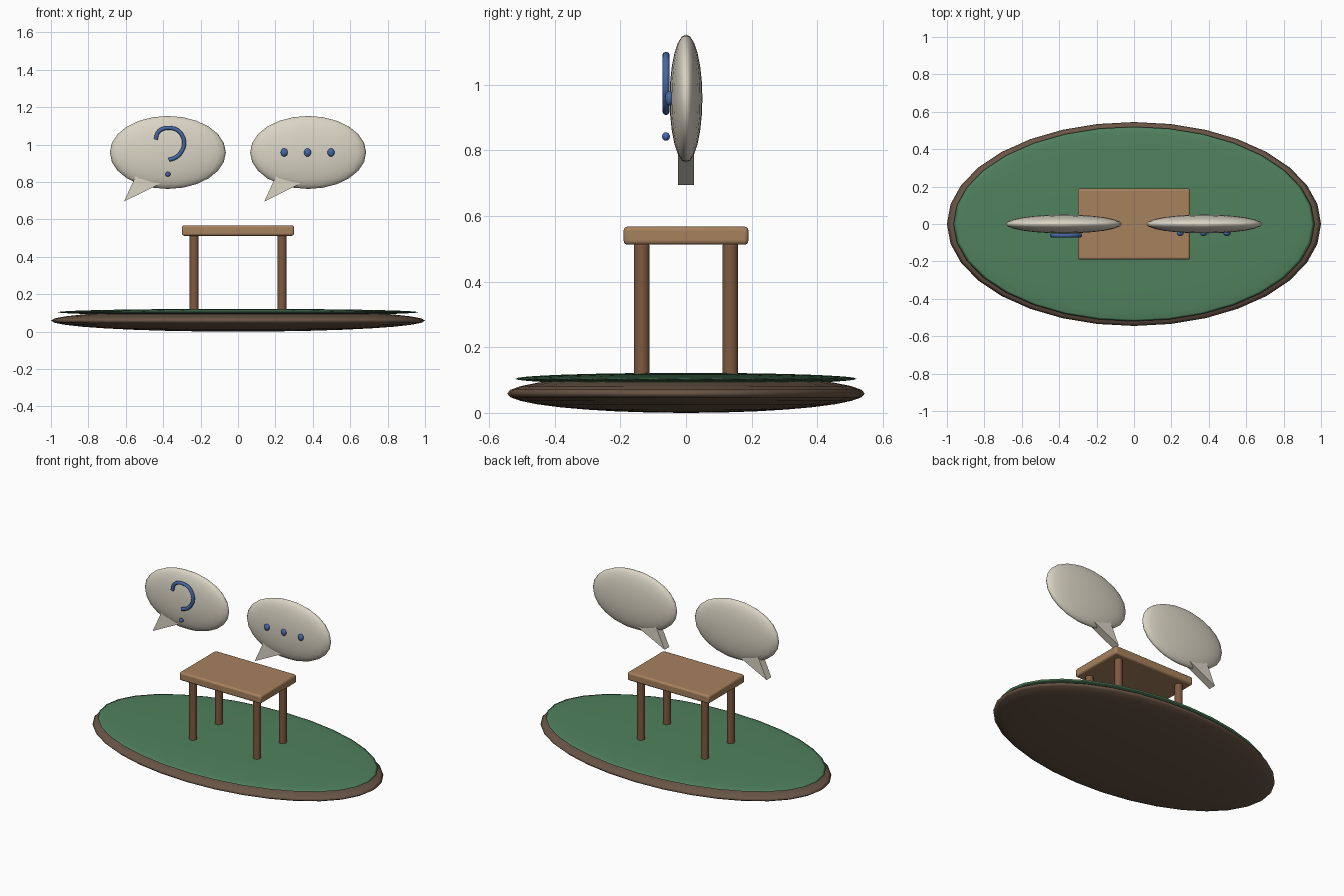
import bpy
import bmesh
from math import radians

if "Cube" in bpy.data.objects:
    bpy.data.objects.remove(bpy.data.objects["Cube"])


def material(name, rgb):
    m = bpy.data.materials.new(name)
    m.diffuse_color = (*rgb, 1)
    m.use_nodes = True
    m.node_tree.nodes["Principled BSDF"].inputs["Base Color"].default_value = m.diffuse_color
    return m


SOIL = material("soil", (0.14, 0.09, 0.06))
GRASS = material("grass", (0.08, 0.22, 0.11))
WOOD = material("wood", (0.38, 0.22, 0.11))
DARK_WOOD = material("dark_wood", (0.21, 0.10, 0.05))
CREAM = material("cream", (0.70, 0.66, 0.55))
BLUE = material("blue", (0.06, 0.14, 0.38))


def finish(name, mat, bevel=0, smooth=True):
    ob = bpy.context.object
    ob.name = name
    ob.data.materials.append(mat)
    if bevel:
        bpy.ops.object.transform_apply(location=False, rotation=False, scale=True)
        mod = ob.modifiers.new("bevel", "BEVEL")
        mod.width, mod.segments = bevel, 3
        mod.limit_method, mod.angle_limit = "ANGLE", radians(40)
    if smooth:
        bpy.ops.object.shade_smooth_by_angle(angle=radians(40))
    return ob


def ellipsoid(name, loc, radii, mat, segments=24, rings=12):
    bpy.ops.mesh.primitive_uv_sphere_add(segments=segments, ring_count=rings, radius=1, location=loc)
    bpy.context.object.scale = radii
    bpy.ops.object.transform_apply(location=False, rotation=False, scale=True)
    bpy.ops.object.shade_smooth()
    return finish(name, mat, smooth=False)


def prism(name, points, half_depth, mat):
    # Extrude an xz outline along y
    bm = bmesh.new()
    face = bm.faces.new([bm.verts.new((x, -half_depth, z)) for x, z in points])
    ext = bmesh.ops.extrude_face_region(bm, geom=[face])
    verts = [g for g in ext["geom"] if isinstance(g, bmesh.types.BMVert)]
    bmesh.ops.translate(bm, vec=(0, 2 * half_depth, 0), verts=verts)
    bmesh.ops.recalc_face_normals(bm, faces=bm.faces)
    mesh = bpy.data.meshes.new(name)
    bm.to_mesh(mesh)
    bm.free()
    ob = bpy.data.objects.new(name, mesh)
    bpy.context.collection.objects.link(ob)
    mesh.materials.append(mat)


# Oval ground: soil below, grass cap on top
ellipsoid("soil_base", (0, 0, 0.059), (1, 0.545, 0.059), SOIL, 32, 16)
ellipsoid("grass_cap", (0, 0, 0.104), (0.965, 0.52, 0.018), GRASS, 32, 16)

# Table
bpy.ops.mesh.primitive_cube_add(size=1, location=(0, 0, 0.54))
bpy.context.object.scale = (0.6, 0.38, 0.055)
finish("table_top", WOOD, 0.012)
for x, side in ((-0.235, "left"), (0.235, "right")):
    for y, end in ((-0.135, "front"), (0.135, "back")):
        bpy.ops.mesh.primitive_cylinder_add(vertices=20, radius=0.024, depth=0.415,
                                            location=(x, y, 0.3075))
        finish(f"{end}_{side}_leg", DARK_WOOD, 0.006)

# Speech bubbles with tails
for cx, side in ((-0.375, "left"), (0.375, "right")):
    ellipsoid(f"{side}_bubble", (cx, 0, 0.958), (0.31, 0.05, 0.195), CREAM)
    prism(f"{side}_bubble_tail",
          [(cx - 0.235, 0.695), (cx, 0.812), (cx - 0.164, 0.85)], 0.025, CREAM)

# Three dots on the right bubble
for i in range(3):
    ellipsoid(f"bubble_dot_{i + 1}", (0.247 + 0.125 * i, -0.05, 0.958),
              (0.019, 0.014, 0.022), BLUE, 16, 8)

# Curved hook and its dot on the left bubble
path = [(-0.44, 1.027), (-0.428, 1.065), (-0.40, 1.085), (-0.365, 1.089), (-0.325, 1.078),
        (-0.298, 1.048), (-0.288, 1.005), (-0.302, 0.963), (-0.332, 0.932), (-0.37, 0.918)]
curve = bpy.data.curves.new("bubble_hook", "CURVE")
curve.dimensions = "3D"
curve.bevel_depth = 0.011
curve.bevel_resolution = 3
curve.use_fill_caps = True
curve.resolution_u = 4
spline = curve.splines.new("BEZIER")
spline.bezier_points.add(len(path) - 1)
for bp, (x, z) in zip(spline.bezier_points, path):
    bp.co = (x, -0.061, z)
    bp.handle_left_type = bp.handle_right_type = "AUTO"
curve.materials.append(BLUE)
bpy.context.collection.objects.link(bpy.data.objects.new("bubble_hook", curve))
ellipsoid("hook_dot", (-0.375, -0.061, 0.842), (0.014, 0.012, 0.013), BLUE, 16, 8)
